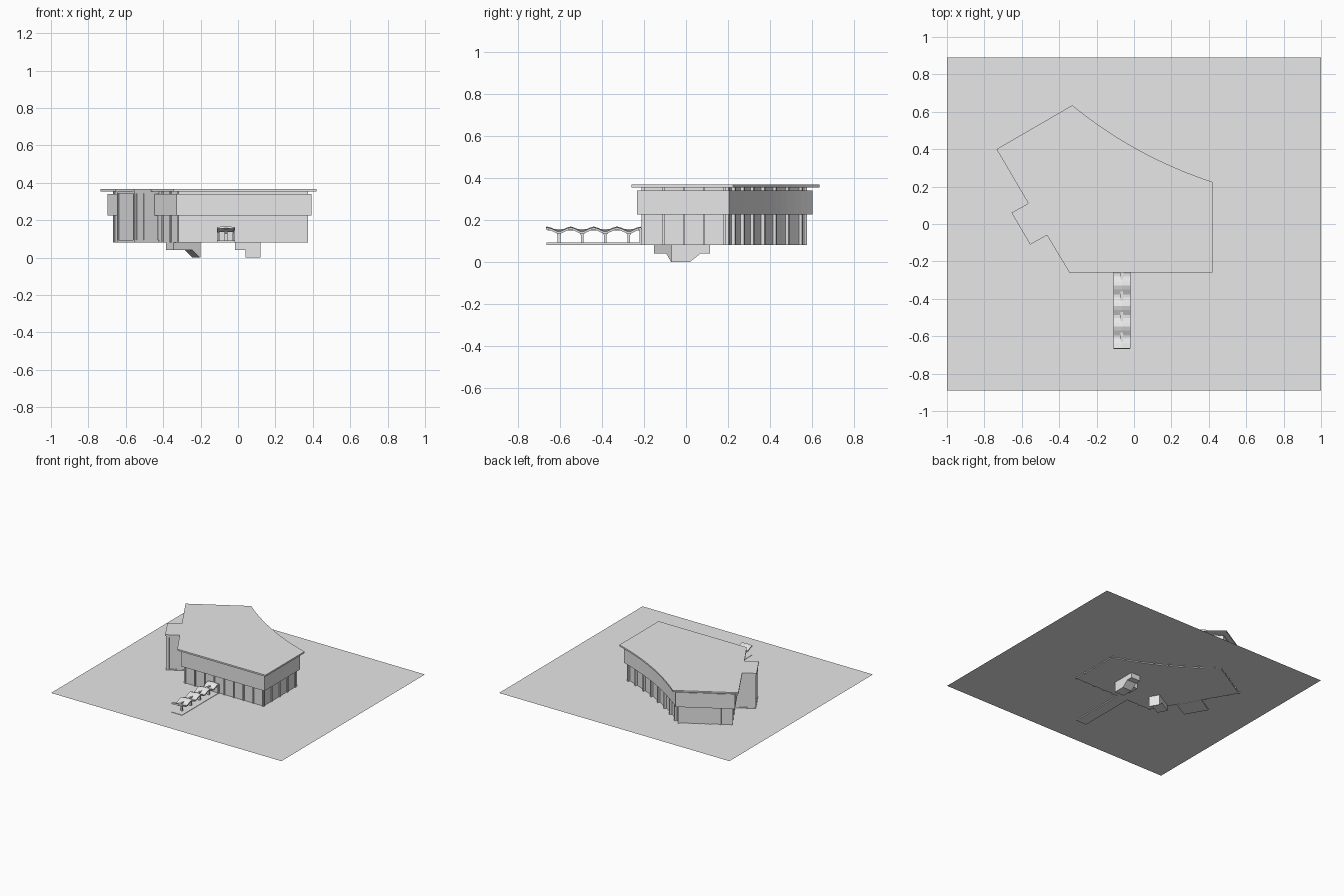
import bpy, bmesh, math
from mathutils import Vector

if "Cube" in bpy.data.objects:
    bpy.data.objects.remove(bpy.data.objects["Cube"])

mat = bpy.data.materials.new("pale_grey")
mat.diffuse_color = (0.8, 0.8, 0.8, 1)
mat.use_nodes = True
mat.node_tree.nodes["Principled BSDF"].inputs["Base Color"].default_value = mat.diffuse_color


def finish(name, bm, solid=True):
    if solid:
        bmesh.ops.recalc_face_normals(bm, faces=bm.faces)
    me = bpy.data.meshes.new(name)
    bm.to_mesh(me)
    bm.free()
    me.materials.append(mat)
    ob = bpy.data.objects.new(name, me)
    bpy.context.collection.objects.link(ob)
    return ob


def add_extrusion(bm, pts, vec):
    """Extrude a closed planar profile of 3D points along vec."""
    vec = Vector(vec)
    a = [bm.verts.new(p) for p in pts]
    b = [bm.verts.new(Vector(p) + vec) for p in pts]
    bm.faces.new(a)
    bm.faces.new(b[::-1])
    for i in range(len(a)):
        j = (i + 1) % len(a)
        bm.faces.new((a[i], b[i], b[j], a[j]))


def add_prism(bm, outline, z0, z1):
    add_extrusion(bm, [(p[0], p[1], z0) for p in outline], (0, 0, z1 - z0))


def prism(name, outline, z0, z1):
    bm = bmesh.new()
    add_prism(bm, outline, z0, z1)
    return finish(name, bm)


def rect(x0, x1, y0, y1):
    return [(x0, y0), (x1, y0), (x1, y1), (x0, y1)]


def inset(poly, d):
    """Mitred inward offset of a counter-clockwise outline."""
    out = []
    for i, p in enumerate(poly):
        p, a, b = Vector(p), Vector(poly[i - 1]), Vector(poly[(i + 1) % len(poly)])
        e, f = (p - a).normalized(), (b - p).normalized()
        n, m = Vector((-e.y, e.x)), Vector((-f.y, f.x))
        out.append(p + (n + m) * d / (1 + n.dot(m)))
    return out


def add_fins(bm, a, b, fractions, z0, z1, wide, deep):
    """Upright bars standing out from the wall a-b."""
    a, b = Vector(a), Vector(b)
    t = (b - a).normalized()
    n = Vector((t.y, -t.x))
    for f in fractions:
        c = a.lerp(b, f)
        add_prism(bm, [c - t * wide / 2 - n * .004, c - t * wide / 2 + n * deep,
                       c + t * wide / 2 + n * deep, c + t * wide / 2 - n * .004], z0, z1)


# outlines: main body with curved back, and the stair block on the left
ne, ctrl, nw = Vector((.42, .225)), Vector((.007, .36)), Vector((-.33, .635))
SEG = 16
curve = [ne * (1 - t) ** 2 + ctrl * 2 * t * (1 - t) + nw * t * t
         for t in (i / SEG for i in range(SEG + 1))]
main = [(-.345, -.26), (.42, -.26)] + curve + [(-.735, .4)]
stair = [(-.565, .11), (-.655, .06), (-.555, -.11), (-.465, -.06)]
core = inset(main, .055)
band = inset(main, .027)

# ground sheet
bm = bmesh.new()
bm.faces.new([bm.verts.new((x, y, .088)) for x, y in rect(-1, 1, -.89, .89)])
finish("ground_sheet", bm, False)

# roof, upper storey band, glazed core, floor slab
prism("roof", main + stair, .355, .367)
prism("upper_storey", band, .225, .34)
prism("glazed_core", core, .08, .355)
prism("walkway_slab", rect(-.11, -.02, -.665, -.2), .08, .091)

# stair block with corner posts and trims
block = inset([(-.515, .14), (-.655, .06), (-.555, -.11), (-.415, -.03)], .01)
prism("stair_block", block, .08, .355)
bm = bmesh.new()
for i, fr in ((0, (.35, .9, .98)), (1, (.02, .98)), (2, (.02, .1, .4))):
    add_fins(bm, block[i], block[i + 1], fr, .08, .355, .008, .006)
finish("stair_block_posts", bm)
wide_block = inset(block, -.005)
prism("stair_block_base", wide_block, .08, .094)
prism("stair_block_cornice", wide_block, .343, .356)

# facade mullions on the straight walls and deeper fins on the curved back
bm = bmesh.new()
nc = len(core)
walls = [(core[0], core[1], 8), (core[1], core[2], 4), (core[nc - 2], core[nc - 1], 5),
         (core[nc - 1], core[0], 8)]
for a, b, n in walls:
    add_fins(bm, a, b, [(i + .02) / (n + .04) for i in range(n + 1)], .08, .355, .009, .008)
finish("facade_mullions", bm)
bm = bmesh.new()
for i in range(2, 2 + SEG, 2):
    add_fins(bm, core[i], core[i + 1], [.5], .08, .355, .01, .018)
finish("curved_wall_fins", bm)

# entrance frame and door leaves
bm = bmesh.new()
for x in (-.112, -.024):
    add_prism(bm, rect(x, x + .008, -.222, -.2), .088, .16)
add_prism(bm, rect(-.112, -.016, -.222, -.2), .152, .16)
for x in (-.1, -.061):
    add_prism(bm, rect(x, x + .035, -.214, -.2), .09, .148)
finish("entrance_frame", bm)

# walkway canopy: folded waves with a slight ridge
valleys = [-.605, -.495, -.385, -.272]
bm = bmesh.new()
prof = [(-.665, .168)]
for v in valleys:
    prof += [(v - .035, .162), (v - .008, .149), (v + .008, .149), (v + .035, .162), (v + .056, .168)]
rows = [[bm.verts.new((x, y, z - dz)) for x, dz in ((-.11, .004), (-.065, 0), (-.02, .004))]
        for y, z in prof]
for r, s in zip(rows, rows[1:]):
    for k in range(2):
        bm.faces.new((r[k], r[k + 1], s[k + 1], s[k]))
canopy = finish("canopy", bm, False)
mod = canopy.modifiers.new("thickness", 'SOLIDIFY')
mod.thickness = .01
mod.offset = -1
prism("canopy_spine", rect(-.071, -.059, -.66, -.215), .15, .157)

# branching canopy posts
half = [(.006, .088), (.006, .128), (.014, .138), (.034, .15)]
bm = bmesh.new()
for v in valleys:
    pts = half + [(-y, z) for y, z in half[::-1]]
    add_extrusion(bm, [(-.073, v + y, z) for y, z in pts], (.016, 0, 0))
finish("canopy_posts", bm)


# pits below the floor: flat bottom, sloping soffit, shallow landing
def pit(name, origin, along, across, width, deep, slope, length):
    o, u = Vector((*origin, 0)), Vector((*along, 0))
    prof = [(0, 0), (deep, 0), (slope, .04), (length, .04), (length, .085), (0, .085)]
    bm = bmesh.new()
    add_extrusion(bm, [o + u * s + Vector((0, 0, z)) for s, z in prof],
                  Vector((*across, 0)) * width)
    finish(name, bm)


c, s = math.cos(math.radians(30)), math.sin(math.radians(30))
pit("left_stair_pit", (-.24, 0), (-c, -s), (s, -c), .08, .005, .05, .168)
pit("right_stair_pit", (.04, -.07), (0, 1), (1, 0), .08, .09, .14, .185)
prism("right_pit_landing", rect(-.015, .04, -.07, .02), .04, .085)
